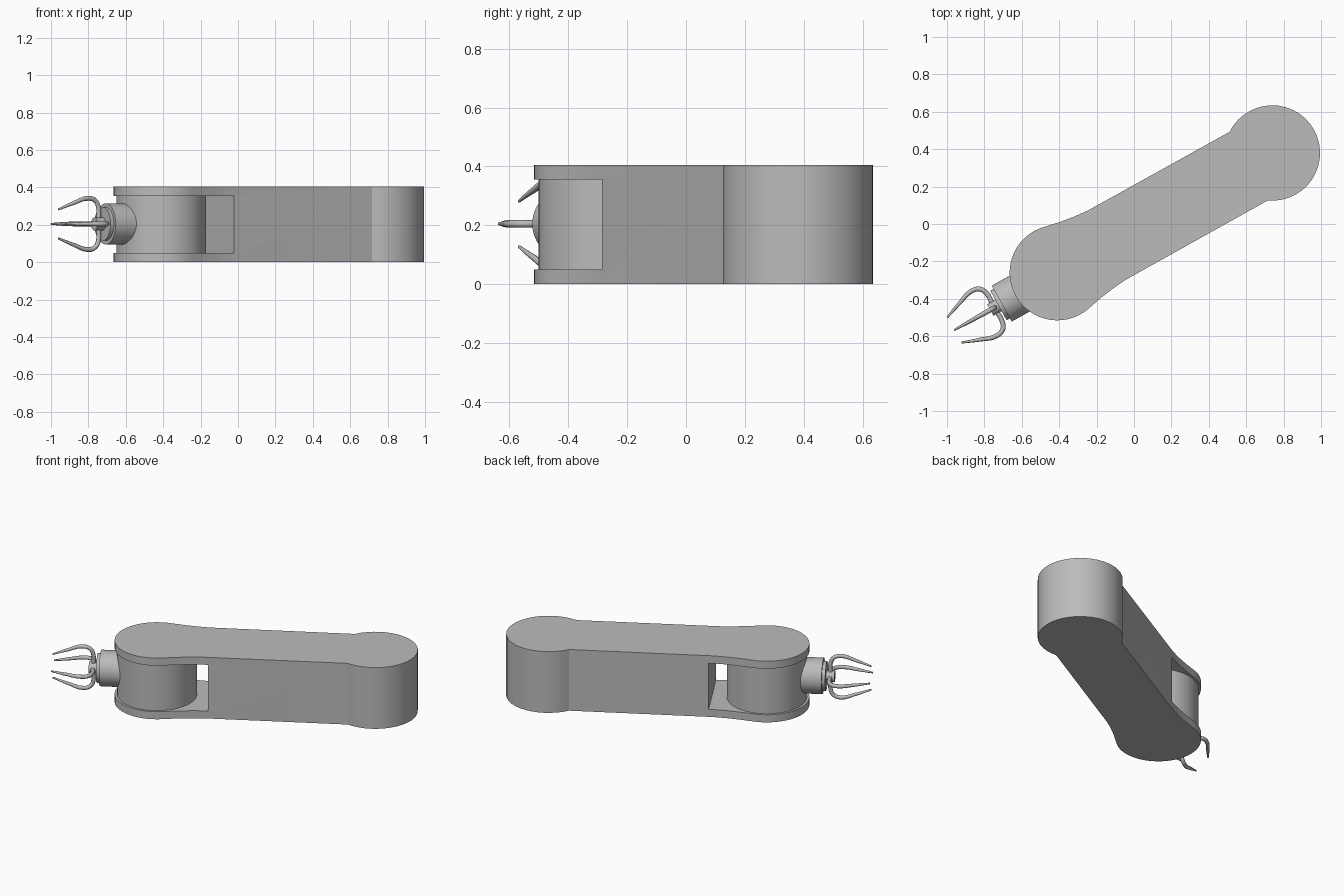
import bpy, bmesh
from math import cos, sin, pi, radians
from mathutils import Matrix, Vector

if "Cube" in bpy.data.objects:
    bpy.data.objects.remove(bpy.data.objects["Cube"])

HEIGHT, SLAB, MID = 0.405, 0.05, 0.205
WRIST, SHOULDER, RADIUS, HALF = -0.485, 0.831, 0.255, 0.21
# the arm is laid out along local x, then turned into place
PLACE = Matrix.Rotation(radians(29.1), 4, "Z") @ Matrix.Translation((0, -0.028, 0))

grey = bpy.data.materials.new("plain grey")
grey.use_nodes = True
COLOUR = (0.5, 0.5, 0.5, 1)
grey.diffuse_color = COLOUR
grey.node_tree.nodes["Principled BSDF"].inputs["Base Color"].default_value = COLOUR


def finish(ob, name, angle=30):
    ob.name = name
    ob.data.materials.clear()
    ob.data.materials.append(grey)
    bpy.ops.object.select_all(action="DESELECT")
    ob.select_set(True)
    bpy.context.view_layer.objects.active = ob
    bpy.ops.object.shade_smooth_by_angle(angle=radians(angle))
    ob.matrix_world = PLACE @ ob.matrix_world
    return ob


def cylinder(name, radius, start, end, along_x=False, sides=48):
    mid = (start + end) / 2
    loc = (mid, 0, MID) if along_x else (WRIST, 0, mid)
    bpy.ops.mesh.primitive_cylinder_add(
        vertices=sides, radius=radius, depth=abs(end - start), location=loc,
        rotation=(0, pi / 2 if along_x else 0, 0))
    bpy.context.view_layer.update()
    return finish(bpy.context.object, name)


def arc(cx, start, end, steps):
    angles = [radians(start + (end - start) * i / steps) for i in range(steps + 1)]
    return [(cx + RADIUS * cos(a), RADIUS * sin(a)) for a in angles]


# arm outline: round shoulder, straight sides, flared round wrist
flare = [(-0.18, 0.211), (-0.26, 0.218), (-0.34, 0.230)]
outline = arc(SHOULDER, -124.6, 124.6, 28)
outline += flare + arc(WRIST, 75, 285, 28)
outline += [(x, -y) for x, y in reversed(flare)]

bm = bmesh.new()
base = bm.faces.new([bm.verts.new((x, y, 0)) for x, y in outline])
top = bmesh.ops.extrude_face_region(bm, geom=[base])["geom"]
bmesh.ops.translate(bm, vec=(0, 0, HEIGHT),
                    verts=[v for v in top if isinstance(v, bmesh.types.BMVert)])
bmesh.ops.recalc_face_normals(bm, faces=bm.faces)
mesh = bpy.data.meshes.new("arm")
bm.to_mesh(mesh)
bm.free()
arm = bpy.data.objects.new("arm", mesh)
bpy.context.collection.objects.link(arm)

# open slot between the two wrist plates
slot_end = -0.156
bpy.ops.mesh.primitive_cube_add(size=1, location=(slot_end - 0.5, 0, HEIGHT / 2))
cutter = bpy.context.object
cutter.scale = (1, 1, HEIGHT - 2 * SLAB)
cutter.hide_render = True
cut = arm.modifiers.new("slot", "BOOLEAN")
cut.operation, cut.solver, cut.object = "DIFFERENCE", "EXACT", cutter
bpy.context.view_layer.objects.active = arm
bpy.ops.object.modifier_apply(modifier="slot")
bpy.data.objects.remove(cutter)
finish(arm, "arm")

# pivot drum and stepped wrist
cylinder("wrist_drum", 0.24, SLAB - 0.01, HEIGHT - SLAB + 0.01)
cylinder("wrist_barrel", 0.11, -0.60, -0.825, True)
cylinder("wrist_collar", 0.09, -0.80, -0.845, True)
cylinder("claw_hub", 0.035, -0.83, -0.895, True, 24)

# four tapered claws around the hub
path = [(-0.872, 0.0, 1.0), (-0.870, 0.09, 1.0), (-0.890, 0.125, 1.0),
        (-0.935, 0.137, 1.0), (-1.02, 0.112, 0.8), (-1.115, 0.077, 0.4)]
for i, name in enumerate(["left", "upper", "right", "lower"]):
    curve = bpy.data.curves.new("claw", "CURVE")
    curve.dimensions = "3D"
    curve.bevel_depth, curve.bevel_resolution = 0.013, 2
    curve.resolution_u = 5
    curve.use_fill_caps = True
    spline = curve.splines.new("BEZIER")
    spline.bezier_points.add(len(path) - 1)
    for point, (x, r, size) in zip(spline.bezier_points, path):
        point.co = Vector((x, r * cos(i * pi / 2), MID + r * sin(i * pi / 2)))
        point.radius = size
        point.handle_left_type = point.handle_right_type = "AUTO"
    claw = bpy.data.objects.new("claw", curve)
    bpy.context.collection.objects.link(claw)
    bpy.ops.object.select_all(action="DESELECT")
    claw.select_set(True)
    bpy.context.view_layer.objects.active = claw
    bpy.ops.object.convert(target="MESH")
    finish(bpy.context.object, name + "_claw", 50)
